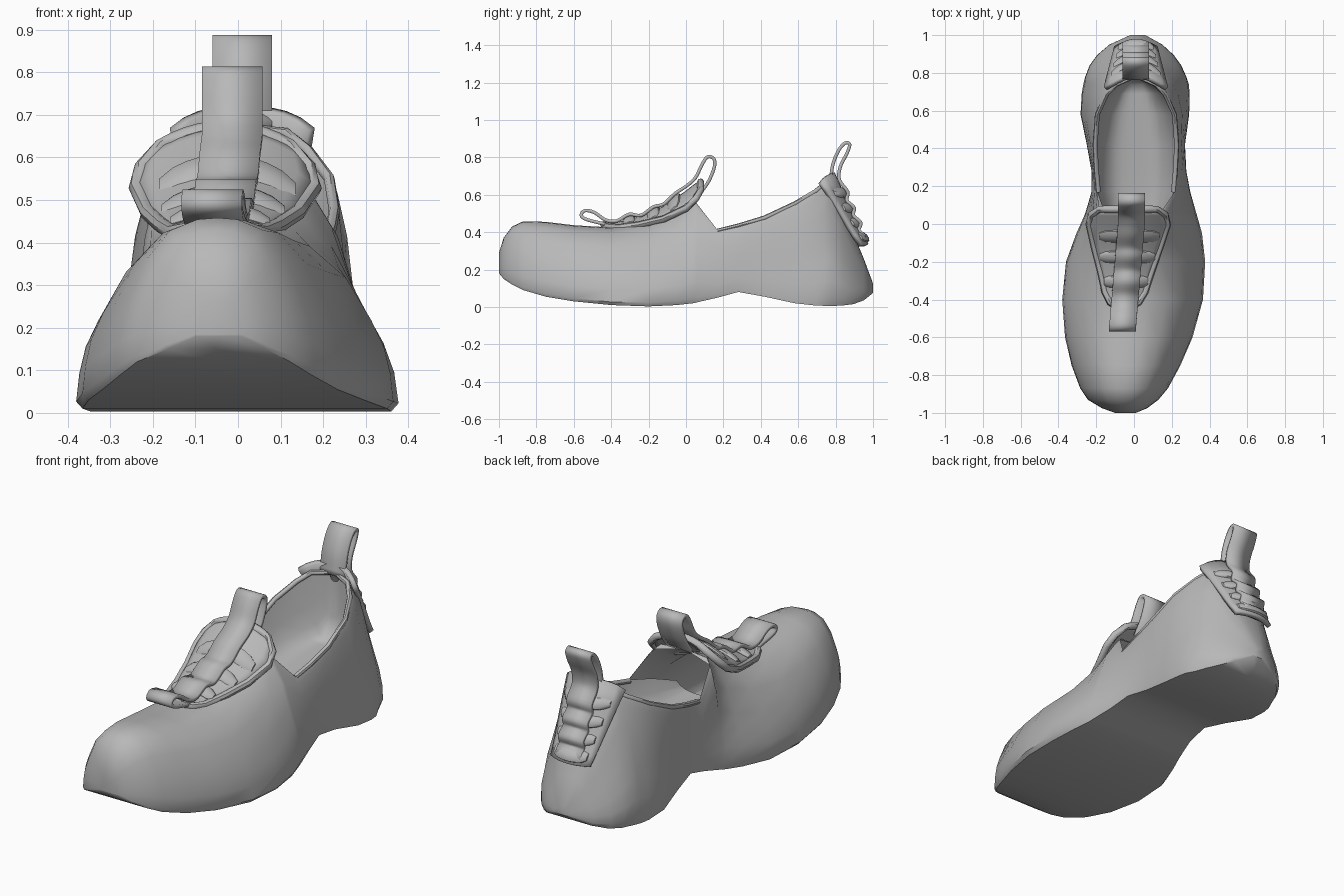
import bpy, bmesh, math
from mathutils import Vector

if "Cube" in bpy.data.objects:
    bpy.data.objects.remove(bpy.data.objects["Cube"])

grey = bpy.data.materials.new("plain_grey")
grey.diffuse_color = (0.48, 0.48, 0.48, 1)
grey.use_nodes = True
grey.node_tree.nodes["Principled BSDF"].inputs["Base Color"].default_value = grey.diffuse_color


def make(name, verts, faces, thick=0.0, offset=-1, angle=45):
    me = bpy.data.meshes.new(name)
    me.from_pydata(verts, [], faces)
    bm = bmesh.new()
    bm.from_mesh(me)
    bmesh.ops.remove_doubles(bm, verts=bm.verts, dist=0.0005)
    bmesh.ops.recalc_face_normals(bm, faces=bm.faces)
    bm.to_mesh(me)
    bm.free()
    ob = bpy.data.objects.new(name, me)
    bpy.context.collection.objects.link(ob)
    me.materials.append(grey)
    if thick:
        m = ob.modifiers.new("thickness", 'SOLIDIFY')
        m.thickness, m.offset = thick, offset
    bpy.ops.object.select_all(action='DESELECT')
    ob.select_set(True)
    bpy.context.view_layer.objects.active = ob
    bpy.ops.object.shade_smooth_by_angle(angle=math.radians(angle))
    return ob


def grid(rows):
    """Vertices and quads of a sheet through equal-length rows."""
    n = len(rows[0])
    faces = [(r * n + i, r * n + i + 1, (r + 1) * n + i + 1, (r + 1) * n + i)
             for r in range(len(rows) - 1) for i in range(n - 1)]
    return [p for row in rows for p in row], faces


def smooth(pts, k=4):
    """Catmull-Rom resampling of a short path."""
    pts = [Vector(p) for p in pts]
    ext = [2 * pts[0] - pts[1]] + pts + [2 * pts[-1] - pts[-2]]
    out = []
    for i in range(len(pts) - 1):
        a, b, c, d = ext[i:i + 4]
        for j in range(k):
            t = j / k
            out.append(0.5 * (2 * b + (c - a) * t + (2 * a - 5 * b + 4 * c - d) * t * t
                              + (3 * b - a - 3 * c + d) * t ** 3))
    return out + [pts[-1]]


# Shoe body stations: y, sole z, top z, left x, right x, half width of the flat top or opening
stations = [
    (-1.0, .18, .29, -.10, .01, 0), (-.975, .15, .37, -.17, .07, 0),
    (-.93, .12, .43, -.245, .13, 0), (-.87, .09, .458, -.285, .18, 0),
    (-.75, .055, .455, -.33, .245, 0), (-.6, .03, .437, -.365, .31, 0),
    (-.4, .01, .425, -.38, .365, 0), (-.2, .003, .462, -.36, .377, 0),
    (-.05, .01, .53, -.305, .36, .06), (.04, .02, .585, -.265, .335, .12),
    (.06, .025, .55, -.257, .329, .16), (.17, .05, .41, -.225, .298, .205),
    (.28, .08, .437, -.225, .277, .215), (.42, .055, .48, -.25, .27, .222),
    (.58, .02, .555, -.283, .292, .21), (.69, .008, .62, -.277, .295, .16),
    (.74, .006, .66, -.268, .29, .11), (.78, .005, .67, -.258, .277, .02),
    (.84, .008, .545, -.235, .25, 0), (.895, .015, .39, -.195, .21, 0),
    (.95, .035, .26, -.13, .15, 0), (1.0, .075, .125, -.02, .06, 0)]
# Half cross-sections: width share, height share
front_section = [(.96, 0), (1, .04), (.98, .2), (.94, .35), (.86, .5), (.70, .74),
                 (.47, .92), (.2, .99), (0, 1)]
open_section = [(.95, 0), (1, .05), (.96, .2), (.84, .35), (.69, .52), (.5, .74),
                (.2, .92), (.07, .98), (0, 1)]
heel_section = [(.93, 0), (1, .07), (.99, .2), (.91, .36), (.78, .52), (.61, .74),
                (.44, .92), (.21, .99), (0, 1)]
rows = []
for y, zb, zt, xl, xr, a in stations:
    is_open = .05 < y < .77
    c = (xl + xr) / 2
    ca = .01 if y > .1 else -.02 if y > -.3 else c * .9
    k = min(1, max(0, (y + .3) / .35))
    sec = heel_section if y > .77 else [(p[0] + (q[0] - p[0]) * k, p[1] + (q[1] - p[1]) * k)
                                        for p, q in zip(front_section, open_section)]

    def side(edge, s):
        pts = [(ca + s * a + (edge - ca - s * a) * g, y, zb + (zt - zb) * h) for g, h in sec]
        if not is_open:
            pts[-1] = (ca, y, zt)
        return pts
    rows.append(side(xl, -1)[::-1] + [(c, y, zb)] + side(xr, 1))
verts, faces = grid(rows)
n = len(rows[0])
faces += [tuple(range(n - 1)), tuple(range(len(verts) - n, len(verts) - 1))]
make("shoe_body", verts, faces)

# Lining: a smooth bowl hanging from the collar
rows = []
for y, hw, top, floor in [(-.15, .15, .30, .26), (.04, .16, .38, .25)] + \
        [(y, a, zt, .24 + .12 * y) for y, _, zt, _, _, a in stations if .1 < y < .77] + \
        [(.772, .06, .665, .44), (.785, .03, .665, .62)]:
    rows.append([(.01 + hw * u / 6, y, floor + (top - floor) * abs(u / 6) ** 4)
                 for u in range(-6, 7)])
make("lining", *grid(rows), angle=80)


def tube(name, pts, r, closed=False, k=8):
    pts = [Vector(p) for p in pts]
    m = len(pts)
    rings = []
    for i, p in enumerate(pts):
        prv = pts[i - 1] if closed or i else p
        nxt = pts[(i + 1) % m] if closed or i < m - 1 else p
        t = (nxt - prv).normalized()
        u = t.cross(Vector((0, 0, 1))).normalized()
        v = t.cross(u)
        rings.append([p + r * (math.cos(q) * u + math.sin(q) * v)
                      for q in (2 * math.pi * j / k for j in range(k + 1))])
    if closed:
        rings.append(rings[0])
    return make(name, *grid(rings))


# Rolled edge round the ankle opening
for s, nm in ((-1, "left"), (1, "right")):
    tube("collar_edge_" + nm, [(.01 + s * (a - .006), y, zt - .004) for y, _, zt, _, _, a in stations
                               if .1 < y < .79], .013)


# Tongue panel lying over the instep
centre_line = smooth([(-.44, .44), (-.36, .445), (-.2, .49), (-.1, .54), (0, .61), (.075, .668)], 3)


def tongue_z(y):
    for p, q in zip(centre_line, centre_line[1:]):
        if y <= q[0]:
            return p[1] + (q[1] - p[1]) * (y - p[0]) / (q[0] - p[0])
    return centre_line[-1][1]


def on_tongue(x, y, lift=0):
    cx = -.03 + .05 * min(y, 0)
    return (x, y, tongue_z(y) - 1.9 * (x - cx) ** 2 + lift)


outline = [(-.44, .03), (-.415, .075), (-.36, .105), (-.25, .135), (-.12, .175),
           (0, .208), (.05, .195), (.078, .15)]
rows = []
for y, w in outline:
    cx = -.03 + .05 * min(y, 0)
    rows.append([on_tongue(cx + w * u / 5, y) for u in range(-5, 6)])
make("tongue_panel", *grid(rows), .02, 0)
tube("tongue_rim", [r[0] for r in rows] + rows[-1][1:-1] + [r[-1] for r in rows[::-1]]
     + rows[0][-2:0:-1], .019, True)


# Padded crossbars: lens-shaped rolls following a surface function
def crossbar(name, surface, x0, x1, half, height):
    rows = []
    for i in range(11):
        x = x0 + (x1 - x0) * i / 10
        k = .55 + .45 * math.sin(math.pi * i / 10) ** .3
        rows.append([surface(x, half * k * math.cos(q), height * k * math.sin(q))
                     for q in (2 * math.pi * j / 10 for j in range(11))])
    v, f = grid(rows)
    f += [tuple(range(10)), tuple(range(len(v) - 11, len(v) - 1))]
    make(name, v, f)


for i, (y, x0, x1) in enumerate([(-.065, -.185, .135), (-.175, -.18, .11), (-.305, -.16, .075)]):
    crossbar(f"tongue_crossbar_{i + 1}",
             lambda x, d, h, y=y: on_tongue(x, y + d, .014 + h), x0, x1, .034, .02)


# Heel panel wrapping the back of the collar
def heel(x, z, lift=0):
    y = .79 + .45 * (.70 - z) - .12 * (z < .4) * (z - .4)
    return (x, y + lift - 3.4 * (x - .01) ** 2 * (.6 + z * .6), z)


rows = []
for i in range(8):
    z = .33 + .335 * i / 7
    w = .11 + .052 * i / 7
    rows.append([heel(.01 + w * u / 5, z + (.05 * (1 - abs(u / 5) ** 3) if i == 7 else 0))
                 for u in range(-5, 6)])
make("heel_panel", *grid(rows), .025, 0)
for i, z in enumerate((.61, .53, .45, .375)):
    w = .13 - .012 * i
    crossbar(f"heel_crossbar_{i + 1}",
             lambda x, d, h, z=z: heel(x, z + d, .016 + h), .01 - w, .01 + w, .028, .02)


# Pull straps: ribbons swept along side-view paths
def ribbon(name, path, half, cx):
    pts = smooth([(p[0], p[1], 0) for p in path])
    rows = [[(cx(p.x) + half * s, p.x, p.y) for s in (-1, 1)] for p in pts]
    make(name, *grid(rows), .018, 0)


ribbon("tongue_strap",
       [(.07, .60), (.12, .67), (.152, .75), (.148, .793), (.115, .802), (.085, .76), (.05, .69),
        (0, .645), (-.06, .605), (-.12, .55), (-.175, .535), (-.24, .49), (-.305, .495),
        (-.37, .46), (-.43, .465), (-.49, .505), (-.54, .515), (-.56, .49), (-.53, .467), (-.42, .44)],
       .071, lambda y: -.014 + .085 * min(y, 0))
ribbon("heel_strap",
       [(.77, .66), (.785, .76), (.815, .835), (.85, .876), (.875, .868), (.86, .82), (.825, .75),
        (.82, .68), (.865, .615), (.86, .57), (.90, .53), (.895, .49), (.935, .45),
        (.925, .41), (.955, .375), (.935, .335)],
       .07, lambda y: .01)
